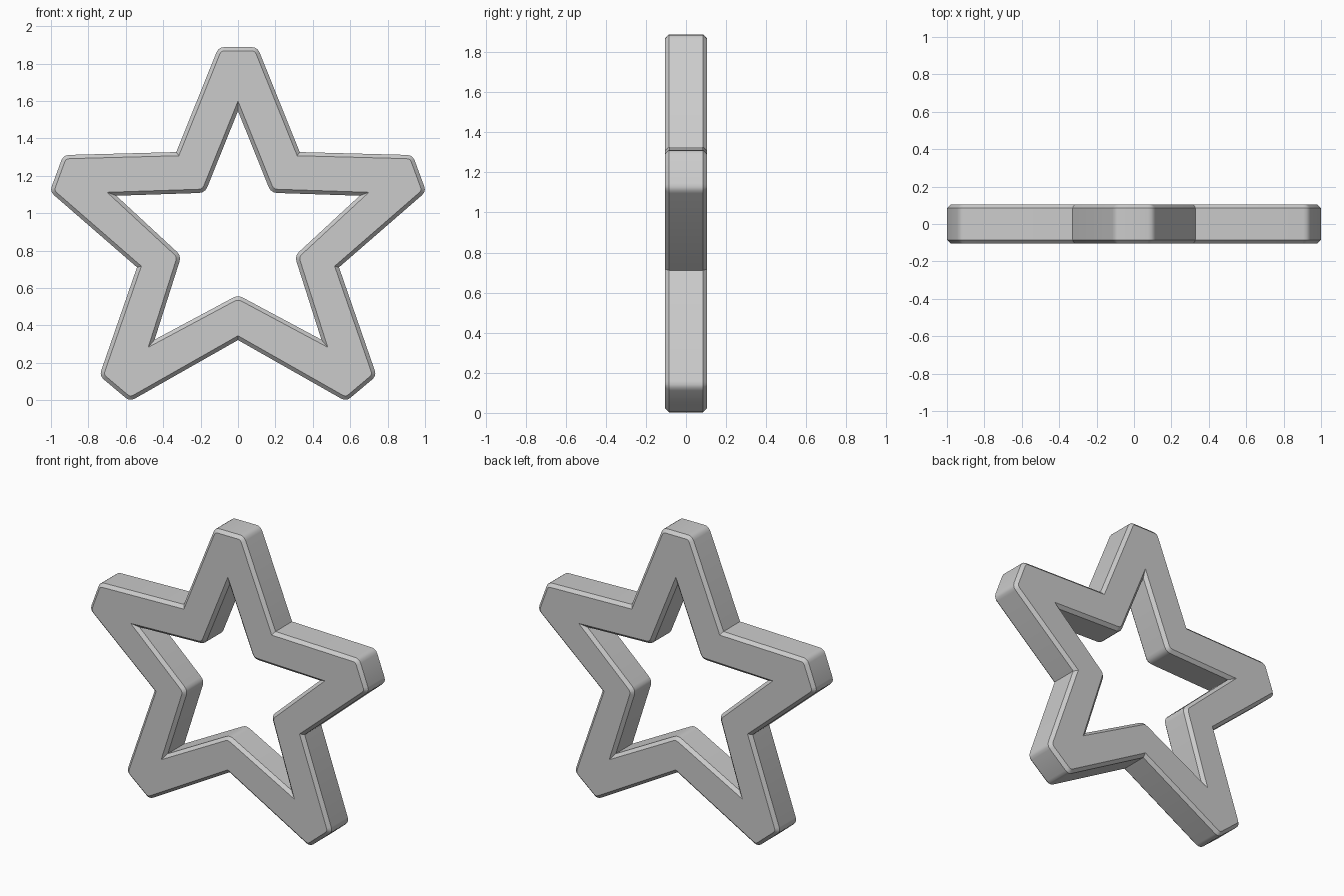
import bpy, bmesh
from mathutils import Vector

if "Cube" in bpy.data.objects:
    bpy.data.objects.remove(bpy.data.objects["Cube"])

HALF, CHAMFER = 0.105, 0.02

# Right half of each outline, bottom to top: x, z, corner cut length
OUTER = [(0, 0.322, 0), (0.578, -0.006, 0.03), (0.741, 0.131, 0.03), (0.54, 0.711, 0),
         (1.006, 1.116, 0.03), (0.934, 1.311, 0.03), (0.33, 1.327, 0), (0.104, 1.888, 0.03)]
HOLE = [(0, 0.54, 0.02), (0.48, 0.283, 0), (0.326, 0.766, 0.02), (0.70, 1.112, 0),
        (0.19, 1.129, 0.02), (0, 1.60, 0)]


def outline(half):
    """Mirror a half outline and round its marked corners."""
    full = half + [(-x, z, r) for x, z, r in reversed(half) if x > 0]
    pts = []
    for i, (x, z, r) in enumerate(full):
        p = Vector((x, z))
        if not r:
            pts.append(p)
            continue
        a = p + (Vector(full[i - 1][:2]) - p).normalized() * r
        b = p + (Vector(full[(i + 1) % len(full)][:2]) - p).normalized() * r
        for t in (0, 1 / 3, 2 / 3, 1):
            pts.append(a * (1 - t) ** 2 + p * 2 * t * (1 - t) + b * t * t)
    return pts


def inset(pts, d):
    """Mitred offset toward the inside of the loop."""
    out = []
    for i, p in enumerate(pts):
        e = (p - pts[i - 1]).normalized()
        f = (pts[(i + 1) % len(pts)] - p).normalized()
        n, m = Vector((-e.y, e.x)), Vector((-f.y, f.x))
        out.append(p + (n + m) * d / (1 + n.dot(m)))
    return out


bm = bmesh.new()


def ring(pts, y):
    return [bm.verts.new((p.x, y, p.y)) for p in pts]


def wall(rings):
    for a, b in zip(rings, rings[1:]):
        for i in range(len(a)):
            j = (i + 1) % len(a)
            bm.faces.new((a[i], a[j], b[j], b[i]))


# Chamfered outer and inner walls
depths = (-HALF, -HALF + CHAMFER, HALF - CHAMFER, HALF)
outer, hole = outline(OUTER), outline(HOLE)
outer_in, hole_in = inset(outer, CHAMFER), inset(hole, CHAMFER)
o_rings = [ring(p, y) for p, y in zip((outer_in, outer, outer, outer_in), depths)]
h_rings = [ring(p, y) for p, y in zip((hole, hole_in, hole_in, hole), depths)]
wall(o_rings)
wall(h_rings)

# Flat front and back faces between the two outlines
for k in (0, 3):
    edges = [bm.edges.get((r[i - 1], r[i])) for r in (o_rings[k], h_rings[k]) for i in range(len(r))]
    bmesh.ops.triangle_fill(bm, use_beauty=True, use_dissolve=False, edges=edges,
                            normal=(0, -1 if k == 0 else 1, 0))
bmesh.ops.recalc_face_normals(bm, faces=bm.faces[:])

mesh = bpy.data.meshes.new("star_frame")
bm.to_mesh(mesh)
bm.free()
star = bpy.data.objects.new("star_frame", mesh)
bpy.context.collection.objects.link(star)
bpy.context.view_layer.objects.active = star
star.select_set(True)
bpy.ops.object.shade_smooth_by_angle(angle=0.5)
